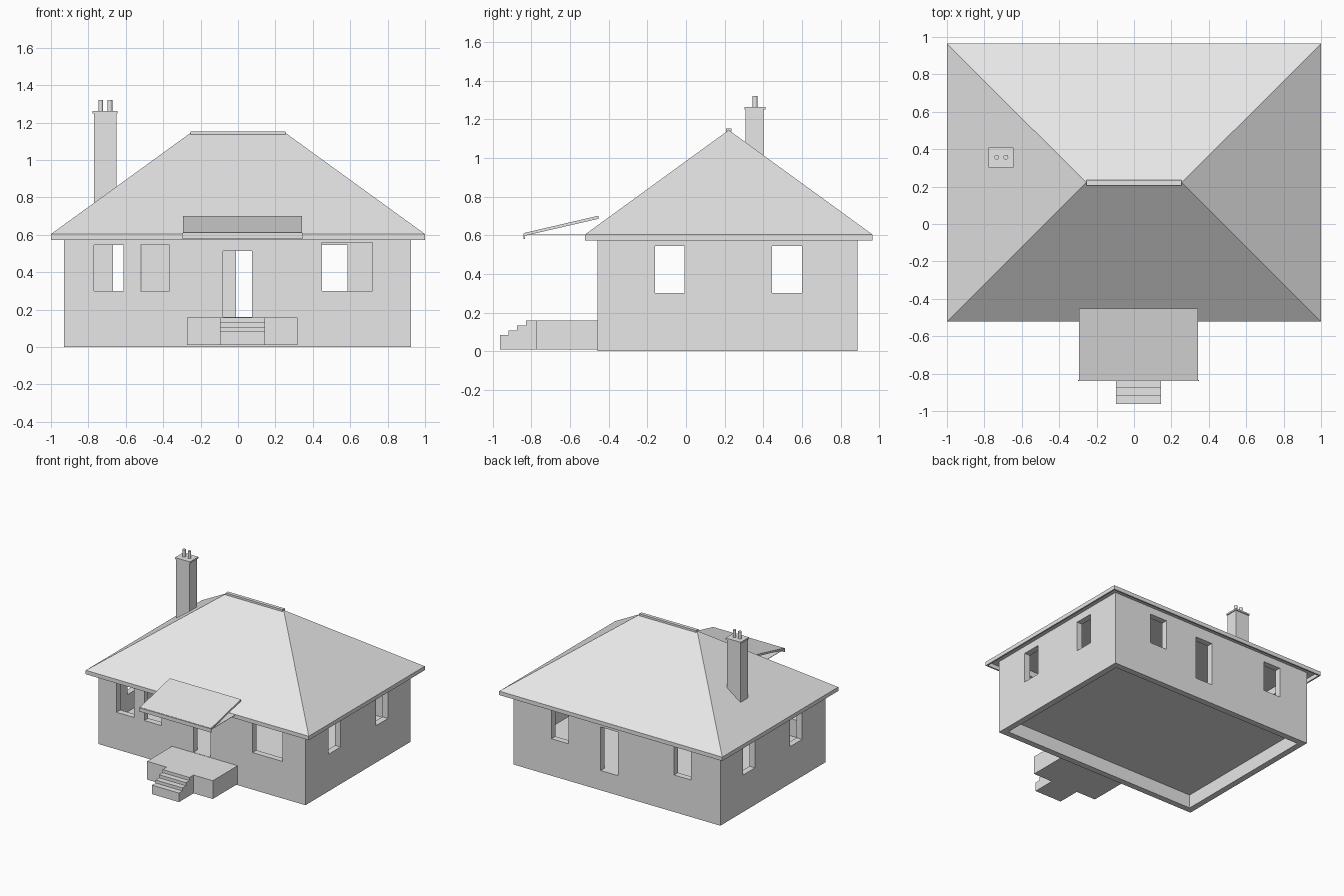
import bpy
import bmesh

cube = bpy.data.objects.get("Cube")
if cube:
    bpy.data.objects.remove(cube, do_unlink=True)

plaster = bpy.data.materials.new("pale_grey")
plaster.use_nodes = True
plaster.diffuse_color = (0.8, 0.8, 0.8, 1)
plaster.node_tree.nodes["Principled BSDF"].inputs["Base Color"].default_value = (0.8, 0.8, 0.8, 1)


def make(name, verts, faces):
    """Mesh object with outward normals."""
    mesh = bpy.data.meshes.new(name)
    mesh.from_pydata(verts, [], faces)
    bm = bmesh.new()
    bm.from_mesh(mesh)
    bmesh.ops.recalc_face_normals(bm, faces=bm.faces)
    bm.to_mesh(mesh)
    bm.free()
    mesh.materials.append(plaster)
    obj = bpy.data.objects.new(name, mesh)
    bpy.context.collection.objects.link(obj)
    return obj


def extrude_x(name, profile, x0, x1):
    """Solid from a (y, z) profile swept along x."""
    n = len(profile)
    verts = [(x, y, z) for x in (x0, x1) for y, z in profile]
    faces = [range(n), range(n, 2 * n)]
    faces += [(i, (i + 1) % n, n + (i + 1) % n, n + i) for i in range(n)]
    return make(name, verts, [tuple(f) for f in faces])


def box(name, x0, x1, y0, y1, z0, z1):
    return extrude_x(name, [(y0, z0), (y1, z0), (y1, z1), (y0, z1)], x0, x1)


def cut(target, *bounds):
    """Subtract a box from the target."""
    cutter = box("cutter", *bounds)
    cutter.hide_render = True
    mod = target.modifiers.new("cut", "BOOLEAN")
    mod.operation, mod.solver, mod.object = "DIFFERENCE", "EXACT", cutter
    bpy.context.view_layer.objects.active = target
    bpy.ops.object.modifier_apply(modifier=mod.name)
    bpy.data.objects.remove(cutter, do_unlink=True)


# Walls: open shell with window and door openings
L, R, F, B, T = -0.93, 0.925, -0.457, 0.888, 0.05
SILL, HEAD, STEP = 0.30, 0.545, 0.16
walls = box("walls", L, R, F, B, 0, 0.61)
cut(walls, L + T, R - T, F + T, B - T, -0.1, 0.7)

front_openings = [(-0.77, -0.612, SILL, HEAD), (-0.52, -0.365, SILL, HEAD),
                  (0.45, 0.72, SILL, 0.558), (-0.08, 0.075, STEP, 0.513)]
back_openings = [(-0.667, -0.515, SILL, HEAD), (0.43, 0.585, SILL, HEAD),
                 (-0.01, 0.143, STEP, 0.513)]
for openings, wall_y in ((front_openings, F), (back_openings, B)):
    for x0, x1, z0, z1 in openings:
        cut(walls, x0, x1, wall_y - 0.1, wall_y + 0.1, z0, z1)
for y0, y1 in ((-0.16, -0.007), (0.445, 0.60)):
    cut(walls, L - 0.1, R + 0.1, y0, y1, SILL, HEAD)

box("floor", L + T, R - T, F + T, B - T, 0.11, STEP)

# Hipped roof with ridge cap and hanging fascia boards
EF, EB, EZ, RY, RX = -0.522, 0.964, 0.604, 0.221, 0.255
make("roof",
     [(-1, EF, EZ), (1, EF, EZ), (1, EB, EZ), (-1, EB, EZ), (-RX, RY, 1.144), (RX, RY, 1.144)],
     [(0, 1, 5, 4), (1, 2, 5), (2, 3, 4, 5), (3, 0, 4), (3, 2, 1, 0)])
box("ridge_cap", -RX, RX, RY - 0.014, RY + 0.014, 1.136, 1.152)
W = 0.012
box("front_fascia", -1, 1, EF, EF + W, 0.572, EZ)
box("back_fascia", -1, 1, EB - W, EB, 0.572, EZ)
for side, x in (("left", 1 - W), ("right", -1)):
    box(side + "_fascia", x, x + W, EF + W, EB - W, 0.572, EZ)

# Chimney with cap and two pots
box("chimney", -0.77, -0.65, 0.307, 0.402, 0.62, 1.25)
box("chimney_cap", -0.777, -0.643, 0.302, 0.41, 1.25, 1.263)
for i, x in enumerate((-0.734, -0.685)):
    bpy.ops.mesh.primitive_cylinder_add(vertices=16, radius=0.013, depth=0.06,
                                        location=(x, 0.357, 1.29))
    pot = bpy.context.object
    pot.name = "chimney_pot_%d" % (i + 1)
    pot.data.materials.append(plaster)
    bpy.ops.object.shade_smooth_by_angle()

# Porch platform and stairs
PY = -0.776
box("porch", -0.272, 0.317, PY, F, 0.01, 0.158)
profile = [(PY, 0.01), (-0.963, 0.01)]
for i in range(4):
    y = -0.963 + i * 0.045
    z = 0.083 + i * 0.025
    profile += [(y, z), (y + 0.045, z)]
profile[-1] = (PY, profile[-1][1])
extrude_x("porch_steps", profile, -0.097, 0.145)

# Sloping porch canopy with edge board and thin ceiling
extrude_x("canopy", [(-0.835, 0.597), (-0.452, 0.685), (-0.452, 0.701), (-0.835, 0.612)],
          -0.295, 0.343)
box("canopy_edge", -0.30, 0.348, -0.84, -0.834, 0.58, 0.61)
box("canopy_ceiling", -0.295, 0.343, -0.834, F, 0.6, 0.603)
